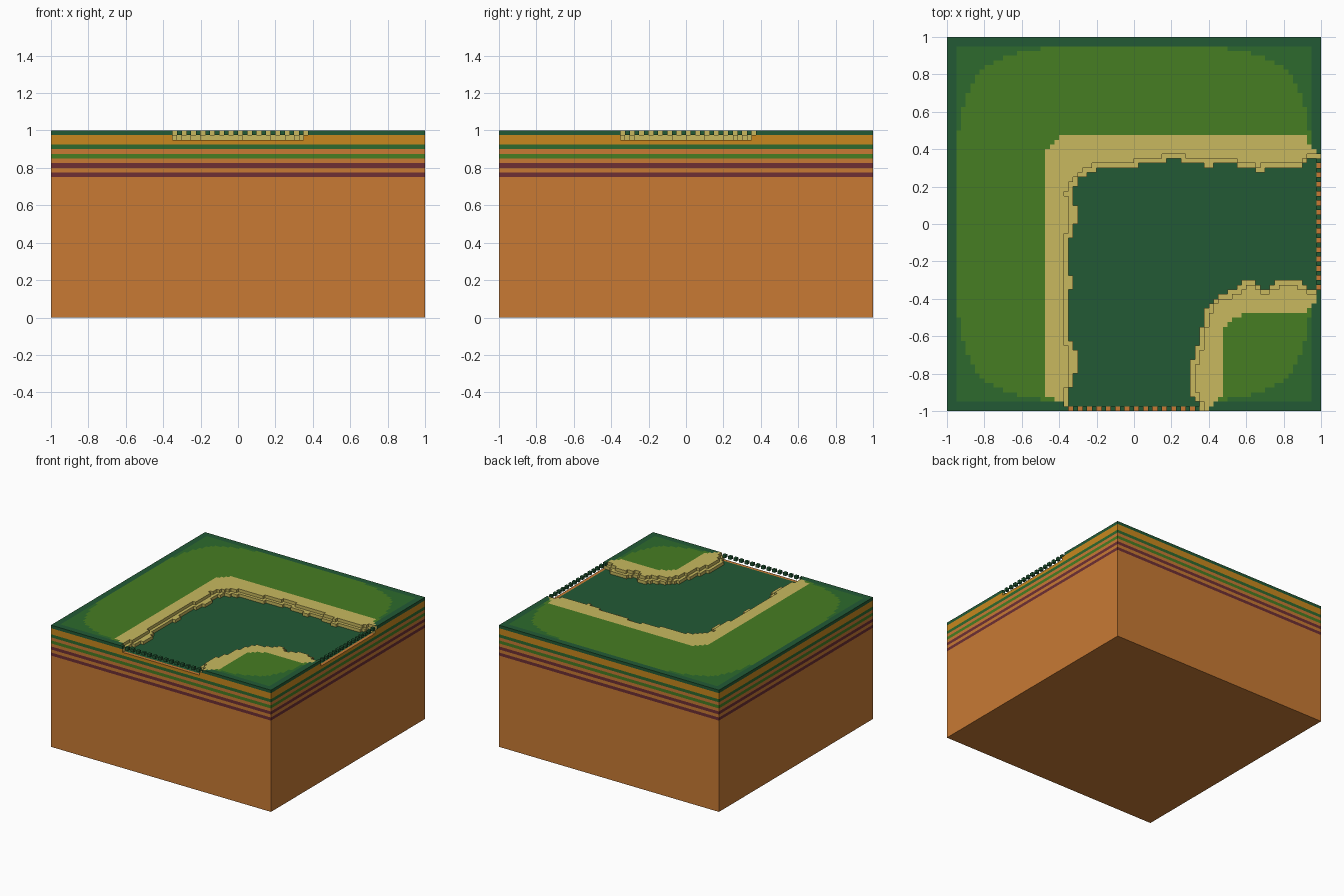
import bpy, bmesh
from mathutils import Vector
from mathutils.geometry import intersect_point_line

if "Cube" in bpy.data.objects:
    bpy.data.objects.remove(bpy.data.objects["Cube"])

CELL = 0.025
N = 80


def lin(h):
    out = []
    for i in (0, 2, 4):
        c = int(h[i:i + 2], 16) / 255
        out.append(c / 12.92 if c <= 0.04045 else ((c + 0.055) / 1.055) ** 2.4)
    return (*out, 1)


PALETTE = {'dark green': '225A35', 'mid green': '2D6A2D', 'grass green': '467D22',
           'sand': 'C8B95F', 'clay orange': 'C87A34', 'ochre': 'C8871E', 'maroon': '6E2F33'}
MATS = []
for name, code in PALETTE.items():
    m = bpy.data.materials.new(name)
    m.diffuse_color = lin(code)
    m.use_nodes = True
    m.node_tree.nodes["Principled BSDF"].inputs["Base Color"].default_value = m.diffuse_color
    MATS.append(m)
DARK, MID, GRASS, SAND, CLAY, OCHRE, MAROON = range(7)


def finish(bm, name):
    bmesh.ops.remove_doubles(bm, verts=bm.verts, dist=1e-4)
    me = bpy.data.meshes.new(name)
    bm.to_mesh(me)
    bm.free()
    for m in MATS:
        me.materials.append(m)
    ob = bpy.data.objects.new(name, me)
    bpy.context.collection.objects.link(ob)


def quad(bm, pts, mat):
    bm.faces.new([bm.verts.new(p) for p in pts]).material_index = mat


def wall(bm, x, y, dx, dy, half, z0, z1, mat):
    # upright face centred on x, y and facing dx, dy
    ax, ay = -dy * half, dx * half
    quad(bm, [(x - ax, y - ay, z0), (x + ax, y + ay, z0),
              (x + ax, y + ay, z1), (x - ax, y - ay, z1)], mat)


DIRS = ((1, 0), (-1, 0), (0, 1), (0, -1))

# Earth block with coloured strata
bm = bmesh.new()
bands = [(0, CLAY), (.75, MAROON), (.775, CLAY), (.8, MAROON), (.825, CLAY),
         (.85, GRASS), (.875, CLAY), (.9, MID), (.925, OCHRE), (.95, None)]
for (z0, mat), (z1, _) in zip(bands, bands[1:]):
    for dx, dy in DIRS:
        wall(bm, dx, dy, dx, dy, 1, z0, z1, mat)
quad(bm, [(-1, -1, 0), (-1, 1, 0), (1, 1, 0), (1, -1, 0)], CLAY)
finish(bm, 'earth_block')

# Outlines of the sunken channel and of the sand around it
channel = [(-.35, -1.1), (-.35, -.92), (-.31, -.8), (-.31, -.67), (-.35, -.62), (-.335, -.3),
           (-.35, -.1), (-.31, 0), (-.31, .1), (-.34, .17), (-.28, .25), (-.2, .29),
           (0, .31), (.1, .32), (.2, .345), (.32, .33), (.4, .305), (.46, .33), (.55, .31),
           (.67, .28), (.75, .3), (.9, .31), (.95, .35), (1.1, .35),
           (1.1, -.35), (.95, -.35), (.88, -.3), (.77, -.3), (.7, -.35), (.65, -.3),
           (.6, -.3), (.55, -.34), (.44, -.39), (.38, -.46), (.36, -.55), (.33, -.68),
           (.3, -.76), (.3, -.9), (.34, -.96), (.34, -1.1)]
sand = [(-.375, -1.1), (-.375, -.97), (-.42, -.94), (-.485, -.92), (-.485, .37), (-.37, .485),
        (.9, .485), (.95, .41), (1, .376), (1.1, .376), (1.1, -.37), (1, -.37), (.94, -.45),
        (.9, -.485), (.58, -.485), (.47, -.55), (.465, -.92), (.42, -.95), (.375, -1.1)]


def edges(poly):
    return zip(poly, poly[1:] + poly[:1])


def inside(x, y, poly):
    hit = False
    for (ax, ay), (bx, by) in edges(poly):
        if (ay > y) != (by > y) and x < ax + (y - ay) * (bx - ax) / (by - ay):
            hit = not hit
    return hit


def distance(x, y, poly):
    p, best = Vector((x, y)), 9
    for a, b in edges(poly):
        a, b = Vector(a), Vector(b)
        q, t = intersect_point_line(p, a, b)
        best = min(best, (p - a.lerp(b, max(0, min(1, t)))).length)
    return best


def cell(i, j):
    # height and top colour of one ground cell
    x, y = -1 + (i + .5) * CELL, -1 + (j + .5) * CELL
    if inside(x, y, channel):
        return .95, CLAY if i == N - 1 or j == 0 else DARK
    if inside(x, y, sand):
        return (.975 if distance(x, y, channel) < .028 else 1), SAND
    if max(abs(x), abs(y)) > .95:
        return 1, DARK
    return 1, GRASS if abs(x / .95) ** 4.5 + abs(y / .95) ** 4.5 < 1 else MID


# Ground surface: channel floor, stepped sandy banks, grass
ground = {(i, j): cell(i, j) for i in range(N) for j in range(N)}
bm = bmesh.new()
h = CELL / 2
for (i, j), (z, mat) in ground.items():
    x, y = -1 + (i + .5) * CELL, -1 + (j + .5) * CELL
    quad(bm, [(x - h, y - h, z), (x + h, y - h, z), (x + h, y + h, z), (x - h, y + h, z)], mat)
    for dx, dy in DIRS:
        near = ground.get((i + dx, j + dy))
        low = near[0] if near else .95
        for z0, side in ((.95, OCHRE), (.975, DARK)):
            if low <= z0 + 1e-4 and z > z0 + 1e-4:
                wall(bm, x + dx * h, y + dy * h, dx, dy, h, z0, z0 + CELL,
                     SAND if near else side)
finish(bm, 'ground_surface')

# Rows of small floating blocks across both channel mouths
bm = bmesh.new()
for k in range(15):
    t = -.3625 + .05 * k
    for x, y in ((t, -1 + h), (1 - h, t)):
        made = bmesh.ops.create_cube(bm, size=CELL)['verts']
        bmesh.ops.translate(bm, verts=made, vec=(x, y, 1 - h))
finish(bm, 'edge_blocks')
